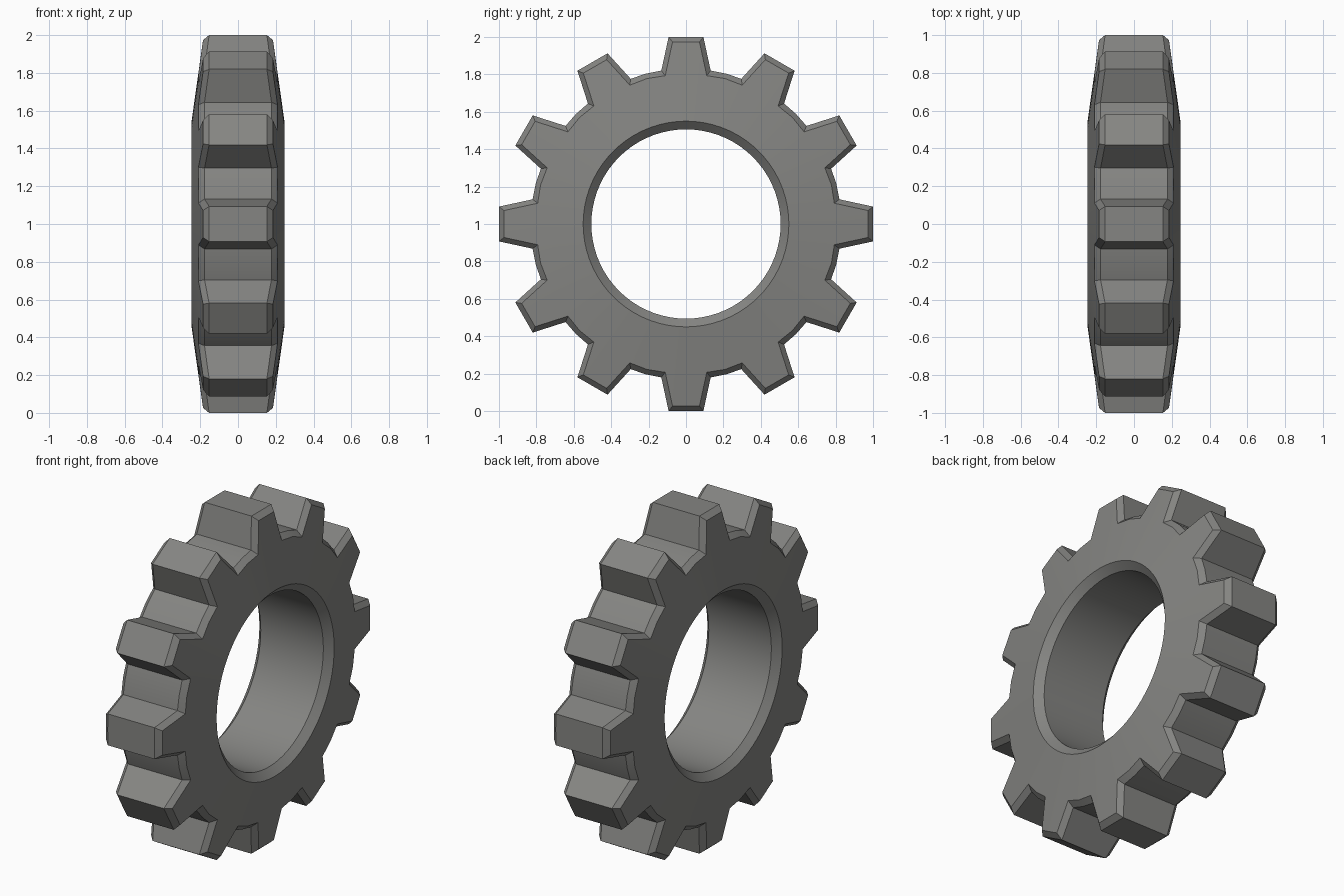
import bpy, bmesh, math

if "Cube" in bpy.data.objects:
    bpy.data.objects.remove(bpy.data.objects["Cube"])

TEETH = 12
SEG = 6  # outline points per tooth: tip middle, corner, root, valley middle, root, corner


def outline(tip_half, tip_r, root_half, root_r, valley_r):
    """Toothed outline in the (y, z) plane around the axle."""
    tooth = [(0, tip_r), (tip_half, tip_r), (root_half, root_r)]
    pts = []
    for i in range(TEETH):
        a = 2 * math.pi * i / TEETH
        c, s = math.cos(a), math.sin(a)
        h = math.pi / TEETH
        local = tooth + [(valley_r * math.sin(h), valley_r * math.cos(h))]
        pts += [(t * c + r * s, r * c - t * s) for t, r in local]
        b = a + 2 * h
        c, s = math.cos(b), math.sin(b)
        pts += [(t * c + r * s, r * c - t * s)
                for t, r in [(-root_half, root_r), (-tip_half, tip_r)]]
    return pts


def circle(r):
    n = TEETH * SEG
    return [(r * math.sin(2 * math.pi * i / n), r * math.cos(2 * math.pi * i / n)) for i in range(n)]


def face_x(y, z):
    """Half thickness of the slightly conical side face."""
    return 0.245 - 0.06 * (math.hypot(y, z) - 0.55) / 0.425


outer = outline(0.093, 1.0, 0.132, 0.82, 0.832)
inset = outline(0.072, 0.973, 0.111, 0.793, 0.805)
rim = circle(0.55)
bore = circle(0.506)

bm = bmesh.new()


def ring(points, x_of):
    return [bm.verts.new((x_of(y, z), y, z + 1)) for y, z in points]


# Closed section: bore, bore chamfer, side face, tooth chamfer, on both sides
half = [
    (bore, lambda y, z: 0.205),
    (rim, lambda y, z: 0.245),
    (inset, face_x),
    (outer, lambda y, z: face_x(y, z) - 0.028),
]
rings = [ring(p, f) for p, f in half]
rings += [ring(p, lambda y, z, f=f: -f(y, z)) for p, f in reversed(half)]
n = TEETH * SEG
for a, b in zip(rings, rings[1:] + rings[:1]):
    for i in range(n):
        j = (i + 1) % n
        bm.faces.new((a[i], a[j], b[j], b[i]))
bmesh.ops.recalc_face_normals(bm, faces=bm.faces)

mesh = bpy.data.meshes.new("gear_ring")
bm.to_mesh(mesh)
bm.free()
gear = bpy.data.objects.new("gear_ring", mesh)
bpy.context.collection.objects.link(gear)

mat = bpy.data.materials.new("steel grey")
mat.diffuse_color = (0.235, 0.235, 0.225, 1)
mat.use_nodes = True
mat.node_tree.nodes["Principled BSDF"].inputs["Base Color"].default_value = mat.diffuse_color
mesh.materials.append(mat)

bpy.context.view_layer.objects.active = gear
gear.select_set(True)
bpy.ops.object.shade_smooth_by_angle(angle=math.radians(20))
